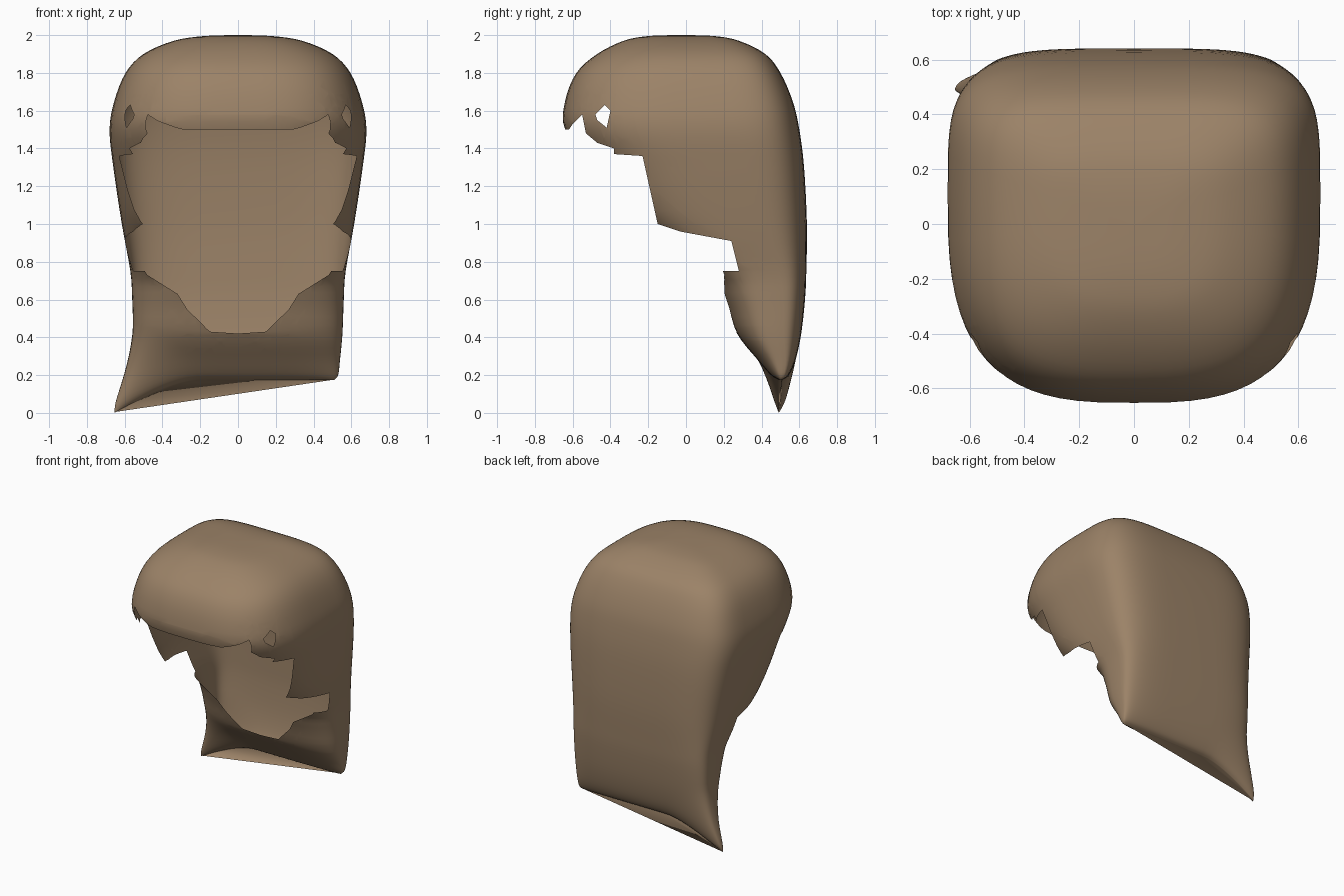
import bpy, bmesh
from math import cos, sin, pi
from mathutils import Vector

cube = bpy.data.objects.get("Cube")
if cube:
    bpy.data.objects.remove(cube)

# Horizontal sections of the shell: height, half width, front y, back y
SECTIONS = [
    (2.0, .02, -.05, 0), (1.995, .18, -.2, .15), (1.97, .34, -.33, .28),
    (1.9, .5, -.47, .42), (1.8, .595, -.58, .5), (1.65, .655, -.64, .565),
    (1.5, .68, -.64, .6), (1.3, .66, -.5, .625), (1.0, .615, -.28, .64),
    (.75, .57, .1, .637), (.6, .56, .2, .63), (.42, .553, .27, .61),
    (.28, .54, .38, .58), (.2, .53, .45, .545), (.175, .51, .49, .51)]
STEPS, SIDES = 4, 72

# Ragged outlines of the opening: (y, z) for the sides, (x, z) for the lower front
SIDE_CUT = [(-.8, 1.5), (-.62, 1.5), (-.6, 1.53), (-.55, 1.58), (-.53, 1.48),
            (-.47, 1.43), (-.38, 1.4), (-.38, 1.37), (-.23, 1.36), (-.15, 1.0),
            (-.03, .96), (.24, .91), (.28, .75), (-.8, .75)]
HALF_FRONT = [(.5, .76), (.48, .73), (.32, .63), (.27, .55), (.15, .43)]
FRONT_CUT = HALF_FRONT + [(0, .42)] + [(-x, z) for x, z in reversed(HALF_FRONT)]
SMALL_HOLE = [(-.48, 1.58), (-.43, 1.63), (-.4, 1.6), (-.42, 1.51), (-.47, 1.55)]


def spline(rows, i, t):
    """Smooth interpolation between rows i and i + 1."""
    a, b, c, d = (rows[min(max(i + k, 0), len(rows) - 1)] for k in (-1, 0, 1, 2))
    return [q + .5 * t * (r - p + t * (2 * p - 5 * q + 4 * r - s + t * (3 * (q - r) + s - p)))
            for p, q, r, s in zip(a, b, c, d)]


def power(v, n):
    return abs(v) ** (2 / n) * (1 if v >= 0 else -1)


def ring(bm, z, w, front, back):
    """Rounded square section, softer at the front than at the back."""
    mid = front + .6 * (back - front)
    verts = []
    for k in range(SIDES):
        a = 2 * pi * k / SIDES
        n, depth = (4.3, back - mid) if sin(a) >= 0 else (3, mid - front)
        verts.append(bm.verts.new((w * power(cos(a), n), mid + depth * power(sin(a), n), z)))
    return verts


def inside(u, v, poly):
    hit = False
    for (a, b), (c, d) in zip(poly, poly[1:] + poly[:1]):
        if (b > v) != (d > v) and u < a + (v - b) * (c - a) / (d - b):
            hit = not hit
    return hit


def cut_opening(bm, poly, axis, max_y):
    """Slice the shell along the outline seen along one axis, then drop the inside."""
    us, vs = zip(*poly)

    def near(f):
        c = f.calc_center_median()
        return (min(us) - .1 < c[axis] < max(us) + .1
                and min(vs) - .1 < c.z < max(vs) + .1 and c.y < max_y)
    for (a, b), (c, d) in zip(poly, poly[1:] + poly[:1]):
        point, normal = Vector((0, 0, b)), Vector((0, 0, c - a))
        point[axis], normal[axis] = a, b - d
        faces = [f for f in bm.faces if near(f)]
        geom = set(faces)
        for f in faces:
            geom.update(f.edges)
            geom.update(f.verts)
        bmesh.ops.bisect_plane(bm, geom=list(geom), dist=1e-5, plane_co=point, plane_no=normal)
    doomed = []
    for f in bm.faces:
        c = f.calc_center_median()
        if c.y < max_y and inside(c[axis], c.z, poly):
            doomed.append(f)
    bmesh.ops.delete(bm, geom=doomed, context='FACES')


# Loft the closed shell
bm = bmesh.new()
rings = []
for i in range(len(SECTIONS) - 1):
    for s in range(STEPS):
        rings.append(ring(bm, *spline(SECTIONS, i, s / STEPS)))
rings.append(ring(bm, *SECTIONS[-1]))
for upper, lower in zip(rings, rings[1:]):
    for k in range(SIDES):
        j = (k + 1) % SIDES
        bm.faces.new((upper[k], lower[k], lower[j], upper[j]))
bm.faces.new(rings[0])
bm.faces.new(rings[-1][::-1])

# Pull one lower corner out into a pointed lock
corner, pull = Vector((-.51, .5, .175)), Vector((-.145, -.01, -.175))
for v in bm.verts:
    weight = max(0, 1 - (v.co - corner).length / .32) ** 2
    v.co += pull * weight

bmesh.ops.recalc_face_normals(bm, faces=bm.faces)

# Open the face and the two small side holes
cut_opening(bm, SIDE_CUT, 1, .35)
cut_opening(bm, FRONT_CUT, 0, .4)
cut_opening(bm, SMALL_HOLE, 1, .35)

mesh = bpy.data.meshes.new("hair_shell")
bm.to_mesh(mesh)
bm.free()
mesh.shade_smooth()

# Brown colour
brown = bpy.data.materials.new("warm_brown")
brown.use_nodes = True
colour = (.33, .225, .137, 1)
brown.diffuse_color = colour
brown.node_tree.nodes["Principled BSDF"].inputs["Base Color"].default_value = colour
mesh.materials.append(brown)

shell = bpy.data.objects.new("hair_shell", mesh)
bpy.context.collection.objects.link(shell)
